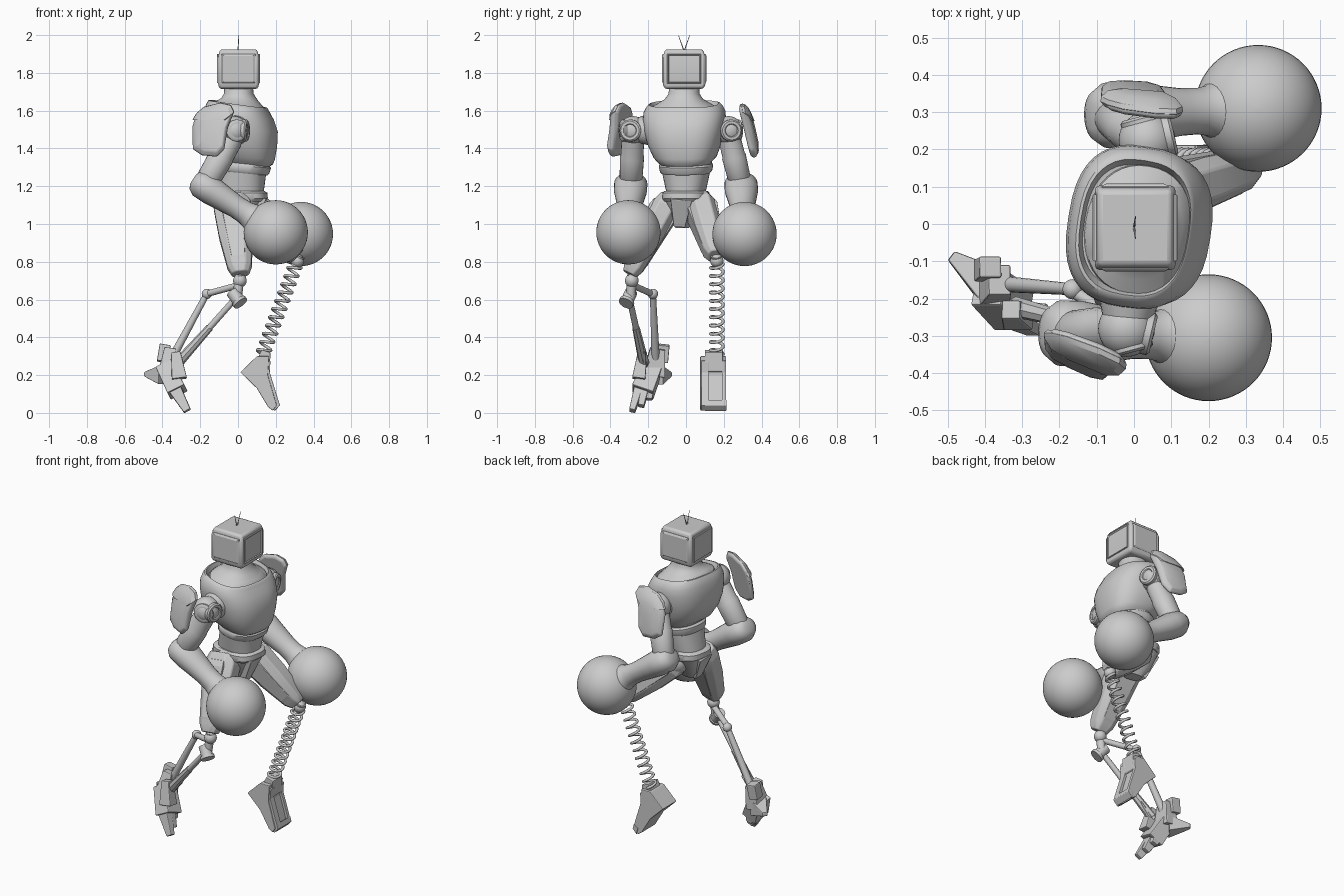
import bpy, bmesh, math
from mathutils import Vector as V

old = bpy.data.objects.get("Cube")
if old:
    bpy.data.objects.remove(old)

grey = bpy.data.materials.new("plain_grey")
grey.use_nodes = True
GREY = (0.6, 0.6, 0.6, 1)
grey.diffuse_color = GREY
grey.node_tree.nodes["Principled BSDF"].inputs["Base Color"].default_value = GREY


def skin(name, rings, smooth=40, bevel=0):
    """Join equal rings of points into a closed, capped body."""
    bm = bmesh.new()
    loops = [[bm.verts.new(p) for p in ring] for ring in rings]
    n = len(loops[0])
    for a, b in zip(loops, loops[1:]):
        for i in range(n):
            j = (i + 1) % n
            bm.faces.new((a[i], a[j], b[j], b[i]))
    bm.faces.new(loops[0][::-1])
    bm.faces.new(loops[-1])
    bmesh.ops.recalc_face_normals(bm, faces=bm.faces)
    mesh = bpy.data.meshes.new(name)
    bm.to_mesh(mesh)
    bm.free()
    ob = bpy.data.objects.new(name, mesh)
    bpy.context.collection.objects.link(ob)
    mesh.materials.append(grey)
    if bevel:
        mod = ob.modifiers.new("bevel", 'BEVEL')
        mod.width, mod.segments = bevel, 2
    if smooth:
        bpy.ops.object.select_all(action='DESELECT')
        ob.select_set(True)
        bpy.context.view_layer.objects.active = ob
        bpy.ops.object.shade_smooth_by_angle(angle=math.radians(smooth))


def oval(n, ru, rv, power=2.0, start=0.0):
    """Superellipse outline."""
    out = []
    for i in range(n):
        a = start + math.tau * i / n
        c, s = math.cos(a), math.sin(a)
        out.append((ru * math.copysign(abs(c) ** (2 / power), c),
                    rv * math.copysign(abs(s) ** (2 / power), s)))
    return out


def trunk(name, sections, power=2.5, yaw=-9, n=40):
    """Body of sections (z, cx, cy, rx, ry, forward slope), turned about z."""
    c, s = math.cos(math.radians(yaw)), math.sin(math.radians(yaw))
    rings = [[V((cx + x * c - y * s, cy + x * s + y * c, z - slope * x)) for x, y in oval(n, rx, ry, power)]
             for z, cx, cy, rx, ry, slope in sections]
    skin(name, rings)


def limb(name, a, b, profile, n=24, power=2.0, start=0.0, smooth=40, bevel=0):
    """Body along a-b; profile is (t, half width across, half depth)."""
    a, b = V(a), V(b)
    d = (b - a).normalized()
    u = V((0, 1, 0)) if abs(d.y) < 0.9 else V((1, 0, 0))
    u = (u - d * u.dot(d)).normalized()
    w = d.cross(u)
    rings = [[a.lerp(b, t) + u * p + w * q for p, q in oval(n, ru, rv, power, start)]
             for t, ru, rv in profile]
    skin(name, rings, smooth, bevel)


def rod(name, a, b, r, r2=None, n=16):
    r2 = r2 or r
    limb(name, a, b, [(0, r, r), (1, r2, r2)], n)


def block(name, a, b, size0, size1, bevel=0.005):
    """Four sided bar with its own half sizes at each end."""
    k = math.sqrt(2)
    limb(name, a, b, [(0, size0[0] * k, size0[1] * k), (1, size1[0] * k, size1[1] * k)],
         4, 2, math.pi / 4, 0, bevel)


def ball(name, c, r, n=48):
    c = V(c)
    prof = [(0.5 - 0.5 * math.cos(math.pi * i / 24),) + (max(r * math.sin(math.pi * i / 24), r * .002),) * 2
            for i in range(25)]
    limb(name, c - V((0, 0, r)), c + V((0, 0, r)), prof, n)


# Head: bevelled box with a sunken screen in front and raised panels elsewhere
H = V((0.003, -0.01, 1.82))
k = math.sqrt(2)
limb("head", H - V((0, 0, .105)), H + V((0, 0, .105)),
     [(0, .102 * k, .102 * k), (.12, .113 * k, .108 * k), (.8, .113 * k, .108 * k), (1, .1 * k, .098 * k)],
     4, 2, math.pi / 4, 30, .012)
for i, depth in enumerate((.103, .118, .113, .118)):
    a = math.pi / 2 * i
    out, side, up = V((math.cos(a), math.sin(a), 0)), V((-math.sin(a), math.cos(a), 0)), V((0, 0, 1))
    rings = [[H + out * d + side * x * s + up * (z * s + .003)
              for x, z in ((-.086, -.075), (.086, -.075), (.086, .075), (-.086, .075))]
             for d, s in ((.09, 1.04), (.11, 1.04), (.114, 1), (depth, .9))]
    skin("head_panel", rings, 0)
for s in (-1, 1):
    rod("antenna", (0, -.01, 1.915), (.004, -.01 + s * .03, 2.0), .003, .0012, 8)

# Neck, chest, waist and hips
trunk("neck", [(1.57, .01, -.015, .15, .18, .12), (1.618, .012, -.015, .14, .172, .14),
               (1.64, .01, -.014, .118, .135, .12), (1.662, .008, -.012, .095, .1, .06),
               (1.69, .004, -.01, .078, .082, 0), (1.74, .004, -.01, .074, .078, 0)], 2.2)
trunk("chest", [(1.30, .045, -.005, .10, .11, .1), (1.33, .045, -.005, .138, .142, .1),
                (1.355, .035, -.005, .158, .165, .08), (1.42, .022, -.008, .182, .192, .05),
                (1.49, .015, -.008, .192, .21, 0), (1.555, .004, -.008, .182, .218, .03),
                (1.595, -.002, -.008, .17, .215, .08), (1.62, -.002, -.008, .16, .203, .12),
                (1.634, 0, -.01, .152, .19, .14), (1.636, .002, -.01, .146, .182, .14),
                (1.605, .004, -.01, .138, .168, .14)], 2.6)
trunk("waist", [(1.15, .01, 0, .125, .10, 0), (1.18, .012, 0, .125, .105, 0), (1.27, .03, 0, .118, .125, 0),
                (1.36, .045, 0, .12, .142, 0)], 2.4)
trunk("waist_band", [(1.27, .033, 0, .122, .128, .1), (1.28, .034, 0, .13, .137, .1),
                     (1.31, .04, 0, .133, .143, .1), (1.32, .042, 0, .122, .138, .1)], 2.4)
trunk("belt", [(1.12, .008, 0, .135, .112, 0), (1.135, .008, 0, .148, .122, 0), (1.165, .008, 0, .146, .12, 0),
               (1.175, .008, 0, .13, .11, 0)], 2.8)
trunk("pelvis", [(.98, -.01, -.02, .05, .035, 0), (1.03, -.01, -.01, .09, .06, 0), (1.13, 0, 0, .135, .11, 0)], 2.8)
block("groin_plate", (.135, -.025, 1.135), (.07, -.035, .99), (.058, .015), (.03, .02))
block("tail_plate", (-.13, .0, 1.135), (-.06, -.015, .99), (.058, .015), (.03, .02))

# Arms: shoulder joint, sleeve, elbow, forearm and round glove
FORE = [(0, .035, .03), (.03, .066, .055), (.12, .088, .075), (.3, .088, .076), (.5, .076, .068),
        (.72, .064, .06), (.86, .062, .062), (.95, .068, .07), (1, .082, .084)]
UPPER = [(0, .05, .05), (.12, .06, .062), (.4, .06, .064), (.43, .064, .068), (.9, .06, .064), (1, .045, .05)]


def arm(side, shoulder, elbow, glove, chest_end, caps):
    sh, el, gl = V(shoulder), V(elbow), V(glove)
    ball(side + "_shoulder", sh, .076, 32)
    rod(side + "_shoulder_axle", chest_end, sh, .09, .06, 24)
    for e in caps:
        limb(side + "_shoulder_cap", sh, sh + V(e) * .085,
             [(0, .058, .058), (.9, .058, .058), (1, .05, .05), (1, .036, .036), (.9, .03, .03)])
    limb(side + "_upper_arm", sh - V((0, 0, .02)), el, UPPER)
    ball(side + "_elbow", el, .068, 32)
    d = (gl - el).normalized()
    limb(side + "_forearm", el - d * .07, gl - d * .14, FORE)
    ball(side + "_glove", gl, .17, 64)


arm("right", (-.02, -.28, 1.495), (-.178, -.293, 1.2), (.2, -.305, .956), (-.01, -.17, 1.5),
    ((.85, -.2, 0), (.2, -.75, 0)))
arm("left", (.035, .225, 1.495), (-.055, .292, 1.2), (.333, .31, .947), (.02, .14, 1.5),
    ((.85, .2, 0), (-.2, .75, 0)))

# Shoulder guards: sheared shells with a stepped outer face
GUARD = [(-.05, .125), (.04, .148), (.095, .135), (.112, .1), (.08, .02), (.06, -.1), (.02, -.14),
         (-.06, -.132), (-.108, -.1), (-.11, .02), (-.09, .09)]


def guard(name, c, side, yaw, thick):
    for part, lift, z0, z1 in ((name, 0, -1, 1), (name + "_upper_plate", .005, .055, 1)):
        rings = []
        for out, s in ((-.008, .9), (.005, 1), (thick * .4, .98), (thick * .8, .82), (thick, .5)):
            rings.append([V((c[0] + x * s, c[1] + side * (out + lift - z * .22) + x * s * yaw, c[2] + z))
                          for x, z in ((x, min(max(z * s, z0), z1)) for x, z in GUARD)])
        skin(part, rings, 30, .006 if lift == 0 else 0)


guard("right_shoulder_guard", (-.132, -.34, 1.495), -1, -.42, .05)
guard("left_shoulder_guard", (.02, .322, 1.49), 1, -.08, .045)


# Thighs: bevelled bars with raised plates
def thigh(side, hip, knee):
    hip, knee = V(hip), V(knee)
    limb(side + "_thigh", hip, knee,
         [(0, .06, .085), (.12, .075, .105), (.5, .072, .094), (.9, .058, .068), (1, .04, .048)],
         8, 3, math.pi / 8, 20, .006)
    limb(side + "_thigh_plate", hip.lerp(knee, .14), hip.lerp(knee, .86),
         [(0, .045, .112), (.1, .05, .115), (.9, .035, .08), (1, .03, .07)], 4, 2.2, math.pi / 4, 0, .004)
    limb(side + "_thigh_side_plate", hip.lerp(knee, .1), hip.lerp(knee, .9),
         [(0, .1, .07), (.1, .112, .08), (.9, .082, .05), (1, .07, .04)], 4, 2.2, math.pi / 4, 0, .004)


thigh("right", (-.035, -.08, 1.14), (.013, -.298, .735))
thigh("left", (.02, .07, 1.12), (.31, .155, .83))
for name, c, r in (("right_hip", (-.02, -.08, 1.1), .075), ("left_hip", (.02, .07, 1.09), .075),
                   ("right_knee", (.01, -.287, .7), .036), ("left_knee", (.315, .163, .805), .035)):
    ball(name, c, r, 24)

# Right shin: two rods on a knee hinge
rod("knee_link", (.01, -.287, .73), (-.003, -.292, .62), .025)
rod("knee_hinge", (-.03, -.29, .64), (.01, -.315, .585), .034)
rod("hinge_rim", (.004, -.311, .593), (.014, -.318, .58), .041)
rod("shin_link", (.0, -.28, .675), (-.165, -.18, .63), .017)
ball("shin_joint", (-.165, -.175, .63), .027, 16)
rod("rear_shin", (-.165, -.175, .63), (-.36, -.16, .27), .016, .022)
rod("front_shin", (-.01, -.3, .61), (-.33, -.22, .25), .016, .018)
rod("front_shin_sleeve", (-.15, -.265, .452), (-.32, -.222, .262), .02, .028, 8)

# Right foot: raised heel, fanned toes down
block("ankle", (-.36, -.15, .34), (-.38, -.17, .2), (.04, .03), (.06, .045))
block("instep", (-.39, -.17, .25), (-.32, -.23, .11), (.05, .045), (.06, .05))
for x, y, z in ((-.268, -.285, .01), (-.285, -.238, .035), (-.31, -.195, .07)):
    block("toe", (-.35 + (y + .24) * .2, -.21 + (y + .24) * .6, .17), (x, y, z), (.026, .04), (.016, .02))
block("heel_spur", (-.39, -.16, .2), (-.49, -.085, .205), (.05, .05), (.015, .012))
block("ankle_plate", (-.33, -.23, .32), (-.31, -.25, .18), (.025, .025), (.035, .04))
block("heel_cap", (-.385, -.115, .36), (-.4, -.125, .27), (.028, .03), (.03, .03))
rod("ankle_spur", (-.3, -.22, .26), (-.235, -.22, .33), .014, .006, 6)

# Left shin: coil spring
top, end, turns = V((.307, .163, .79)), V((.13, .163, .31)), 11
axis = (end - top).normalized()
across = V((0, 1, 0))
third = axis.cross(across)
curve = bpy.data.curves.new("spring", 'CURVE')
curve.dimensions, curve.bevel_depth, curve.bevel_resolution = '3D', .008, 2
curve.use_fill_caps = True
line = curve.splines.new('POLY')
steps = turns * 20
line.points.add(steps)
for i, p in enumerate(line.points):
    a = math.tau * turns * i / steps
    p.co = (*(top.lerp(end, i / steps) + (across * math.cos(a) + third * math.sin(a)) * .034), 1)
curve.materials.append(grey)
bpy.context.collection.objects.link(bpy.data.objects.new("left_spring", curve))
rod("spring_cup", (.325, .16, .83), (.3, .163, .775), .03, .022)


# Left foot: bent wedge with a framed sole panel
def slab(name, outline, y0, y1, bevel=.004):
    skin(name, [[V((x, y, z)) for x, z in outline] for y in (y0, y1)], 0, bevel)


slab("left_foot", [(.012, .215), (.1, .3), (.165, .3), (.158, .2), (.205, .04), (.185, .012), (.16, .03), (.1, .13)],
     .075, .212)
slab("left_ankle", [(.1, .28), (.125, .335), (.172, .32), (.168, .22), (.13, .2)], .1, .195)
for y0, y1 in ((.08, .12), (.19, .212)):
    slab("foot_rail", [(.15, .28), (.172, .275), (.168, .215), (.222, .04), (.195, .012), (.16, .03), (.14, .2)],
         y0, y1, .003)
slab("toe_bar", [(.185, .05), (.213, .07), (.222, .04), (.195, .01)], .098, .215, .003)
